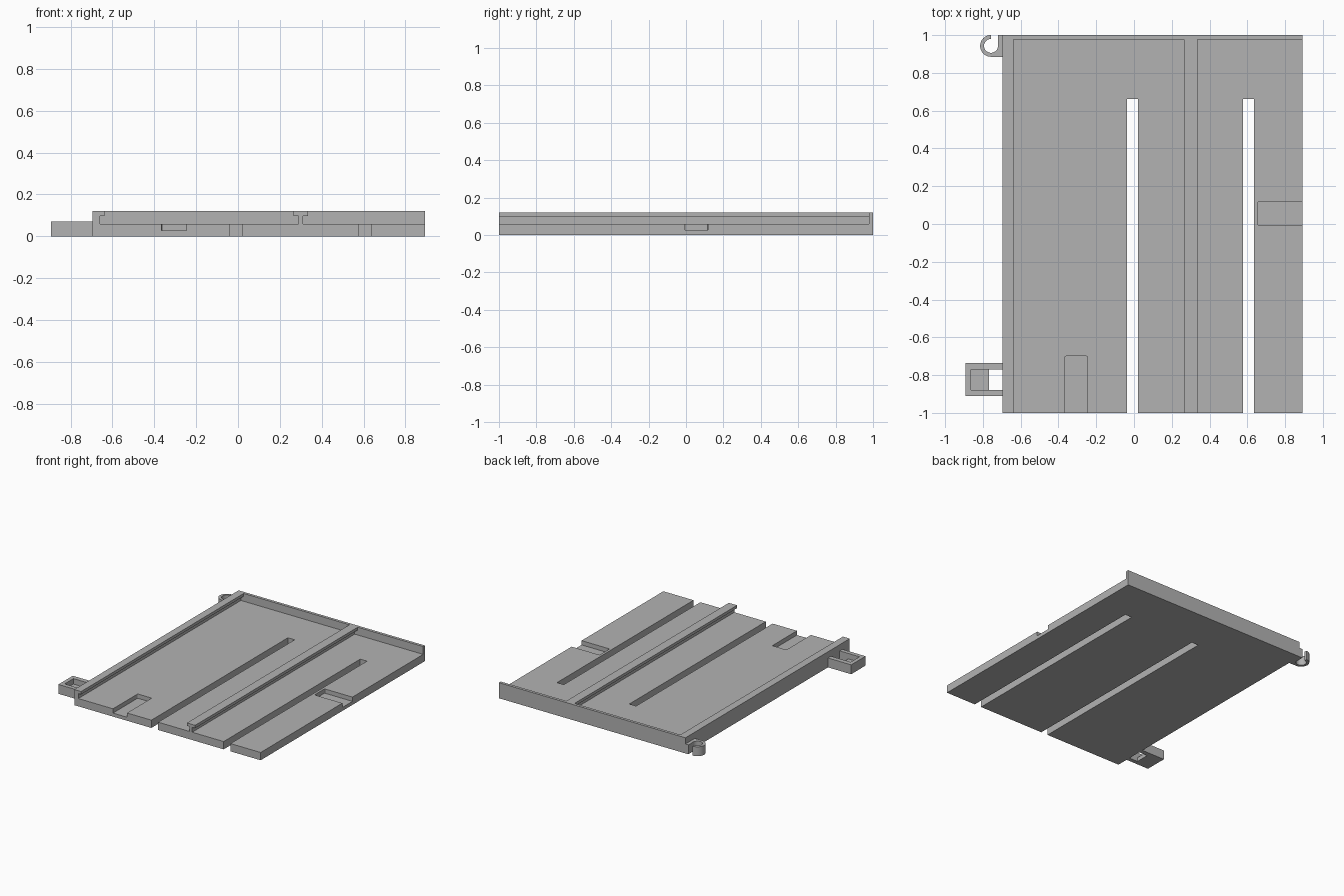
import bpy
import bmesh
from math import cos, sin, radians
from mathutils import Vector

if "Cube" in bpy.data.objects:
    bpy.data.objects.remove(bpy.data.objects["Cube"], do_unlink=True)

# Plain grey finish
grey = bpy.data.materials.new("plain grey")
grey.use_nodes = True
colour = (0.45, 0.45, 0.45, 1)
grey.diffuse_color = colour
grey.node_tree.nodes["Principled BSDF"].inputs["Base Color"].default_value = colour


def prism(name, points, sweep):
    """Extrude a flat outline of 3D points along a sweep vector."""
    bm = bmesh.new()
    face = bm.faces.new([bm.verts.new(p) for p in points])
    top = bmesh.ops.extrude_face_region(bm, geom=[face])["geom"]
    moved = [g for g in top if isinstance(g, bmesh.types.BMVert)]
    bmesh.ops.translate(bm, verts=moved, vec=Vector(sweep))
    bmesh.ops.recalc_face_normals(bm, faces=bm.faces)
    mesh = bpy.data.meshes.new(name)
    bm.to_mesh(mesh)
    bm.free()
    mesh.materials.append(grey)
    obj = bpy.data.objects.new(name, mesh)
    bpy.context.collection.objects.link(obj)
    return obj


def box(name, x0, x1, y0, y1, z0, z1, round_off=0):
    """Box with optionally rounded vertical corners."""
    r = round_off
    points = []
    for x, y, start in ((x1 - r, y1 - r, 0), (x0 + r, y1 - r, 90),
                        (x0 + r, y0 + r, 180), (x1 - r, y0 + r, 270)):
        for step in range(4 if r else 1):
            a = radians(start + 30 * step)
            points.append((x + r * cos(a), y + r * sin(a), z0))
    return prism(name, points, (0, 0, z1 - z0))


def combine(target, tool, operation):
    mod = target.modifiers.new("combine", 'BOOLEAN')
    mod.operation, mod.solver, mod.object = operation, 'EXACT', tool
    bpy.context.view_layer.objects.active = target
    bpy.ops.object.modifier_apply(modifier=mod.name)
    bpy.data.objects.remove(tool, do_unlink=True)


LEFT, RIGHT = -0.695, 0.893
FLOOR, LIP, TOP = 0.06, 0.098, 0.12

# Tray cross-section: floor, T-shaped middle rail, hooked left rail
section = [(LEFT, 0), (RIGHT, 0), (RIGHT, FLOOR),
           (0.31, FLOOR), (0.31, LIP), (0.335, LIP), (0.335, TOP),
           (0.265, TOP), (0.265, LIP), (0.288, LIP), (0.288, FLOOR),
           (-0.66, FLOOR), (-0.66, LIP), (-0.637, LIP), (-0.637, TOP), (LEFT, TOP)]
tray = prism("tray", [(x, -1, z) for x, z in section], (0, 1.978, 0))
combine(tray, box("back_wall", LEFT, RIGHT, 0.978, 1, 0, TOP), 'UNION')

# Long through slots
for x in (-0.038, 0.578):
    combine(tray, box("slot_cutter", x, x + 0.058, -1.2, 0.662, -0.1, 0.2), 'DIFFERENCE')

# Shallow finger pockets on the front and side edges
combine(tray, box("front_pocket", -0.365, -0.245, -1.2, -0.7, 0.027, 0.09, 0.006), 'DIFFERENCE')
combine(tray, box("side_pocket", 0.655, 1.1, -0.005, 0.117, 0.027, 0.09, 0.006), 'DIFFERENCE')

# Front latch: open loop with a low ledge inside
latch = box("latch_loop", -0.893, LEFT, -0.91, -0.735, 0, 0.072)
combine(latch, box("latch_recess", -0.863, -0.6, -0.878, -0.771, 0.03, 0.1), 'DIFFERENCE')
combine(latch, box("latch_hole", -0.768, -0.6, -0.878, -0.771, -0.1, 0.1), 'DIFFERENCE')

# Rear hook: C-shaped curl joined to the tray side
cx, cy, outer, inner = -0.757, 0.943, 0.058, 0.037
arc = [radians(90 + 15 * i) for i in range(13)]
back_arc = [radians(360 - 15 * i) for i in range(19)]
outline = [(cx + outer * cos(a), cy + outer * sin(a), 0) for a in arc]
outline += [(LEFT, cy - outer, 0), (LEFT, 1, 0), (cx + inner, 1, 0)]
outline += [(cx + inner * cos(a), cy + inner * sin(a), 0) for a in back_arc]
hook = prism("hinge_hook", outline, (0, 0, 0.072))
bpy.ops.object.select_all(action='DESELECT')
hook.select_set(True)
bpy.context.view_layer.objects.active = hook
bpy.ops.object.shade_smooth_by_angle(angle=radians(30))
